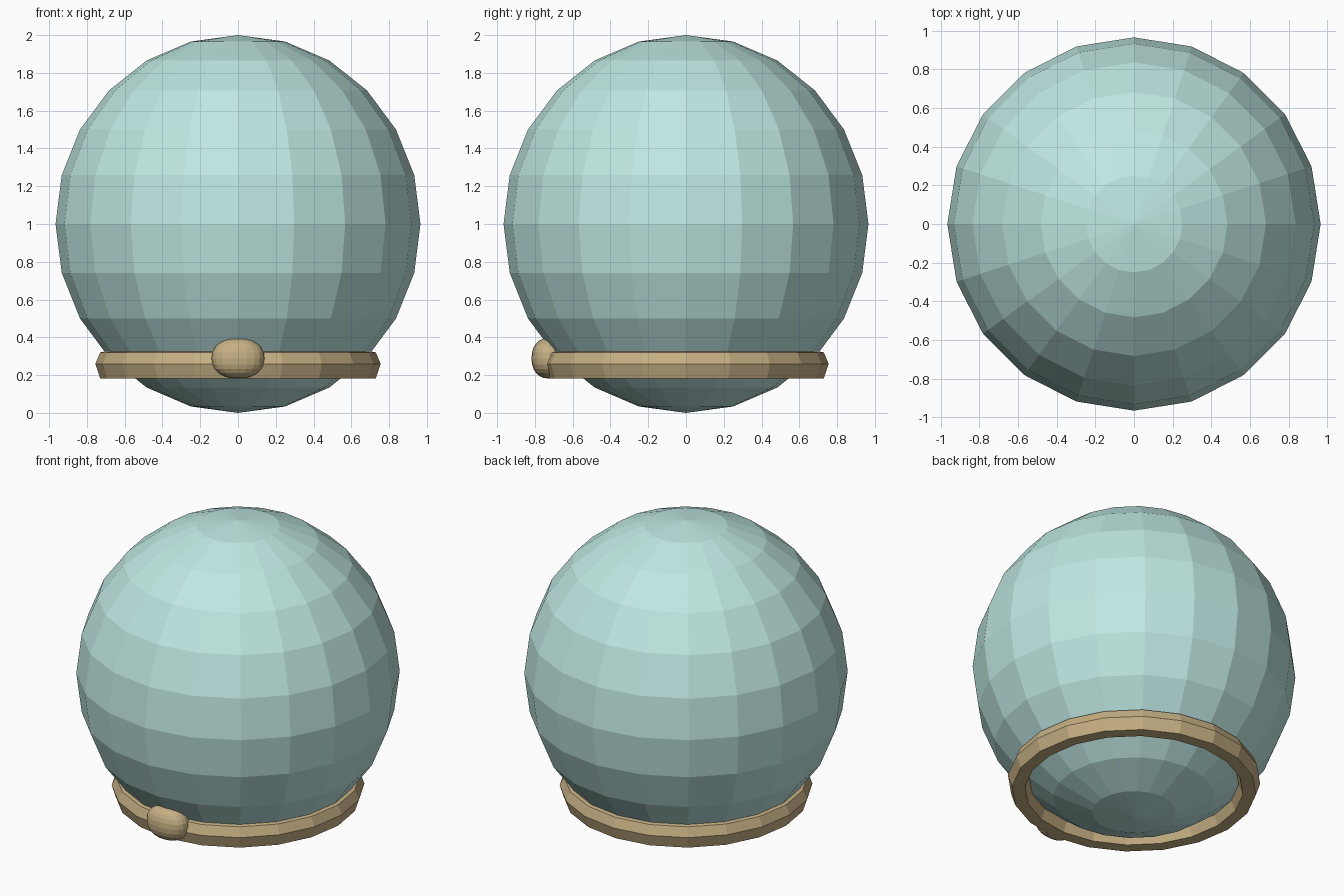
import bpy, bmesh
from math import sin, cos, pi, copysign

if "Cube" in bpy.data.objects:
    bpy.data.objects.remove(bpy.data.objects["Cube"])


def material(name, rgb):
    m = bpy.data.materials.new(name)
    m.diffuse_color = (*rgb, 1)
    m.use_nodes = True
    m.node_tree.nodes["Principled BSDF"].inputs["Base Color"].default_value = m.diffuse_color
    return m


def finish(bm, name, mat):
    bmesh.ops.recalc_face_normals(bm, faces=bm.faces)
    me = bpy.data.meshes.new(name)
    bm.to_mesh(me)
    bm.free()
    me.materials.append(mat)
    ob = bpy.data.objects.new(name, me)
    bpy.context.collection.objects.link(ob)
    return ob


glass = material("pale_teal", (0.52, 0.80, 0.76))
brass = material("brass", (0.56, 0.43, 0.23))

# Faceted globe, slightly narrower than tall
bm = bmesh.new()
bmesh.ops.create_uvsphere(bm, u_segments=20, v_segments=12, radius=1)
for v in bm.verts:
    v.co.x *= 0.966
    v.co.y *= 0.966
    v.co.z += 1
finish(bm, "globe", glass)

# Faceted collar ring: (radius, height) section swept around z
section = [(0.755, 0.26), (0.730, 0.32), (0.67, 0.333),
           (0.622, 0.26), (0.652, 0.183), (0.730, 0.183)]
SIDES = 20
bm = bmesh.new()
loops = []
for i in range(SIDES):
    a = 2 * pi * i / SIDES
    loops.append([bm.verts.new((r * cos(a), r * sin(a), z)) for r, z in section])
for i in range(SIDES):
    p, q = loops[i], loops[(i + 1) % SIDES]
    for j in range(len(section)):
        k = (j + 1) % len(section)
        bm.faces.new((p[j], q[j], q[k], p[k]))
finish(bm, "collar_ring", brass)

# Front clasp: slightly squared, wide bead
bm = bmesh.new()
bmesh.ops.create_uvsphere(bm, u_segments=20, v_segments=12, radius=1)
for v in bm.verts:
    x, y, z = (copysign(abs(c) ** 0.9, c) for c in v.co)
    v.co = (0.14 * x, -0.728 + 0.09 * y, 0.289 + 0.107 * z)
finish(bm, "front_clasp", brass)
